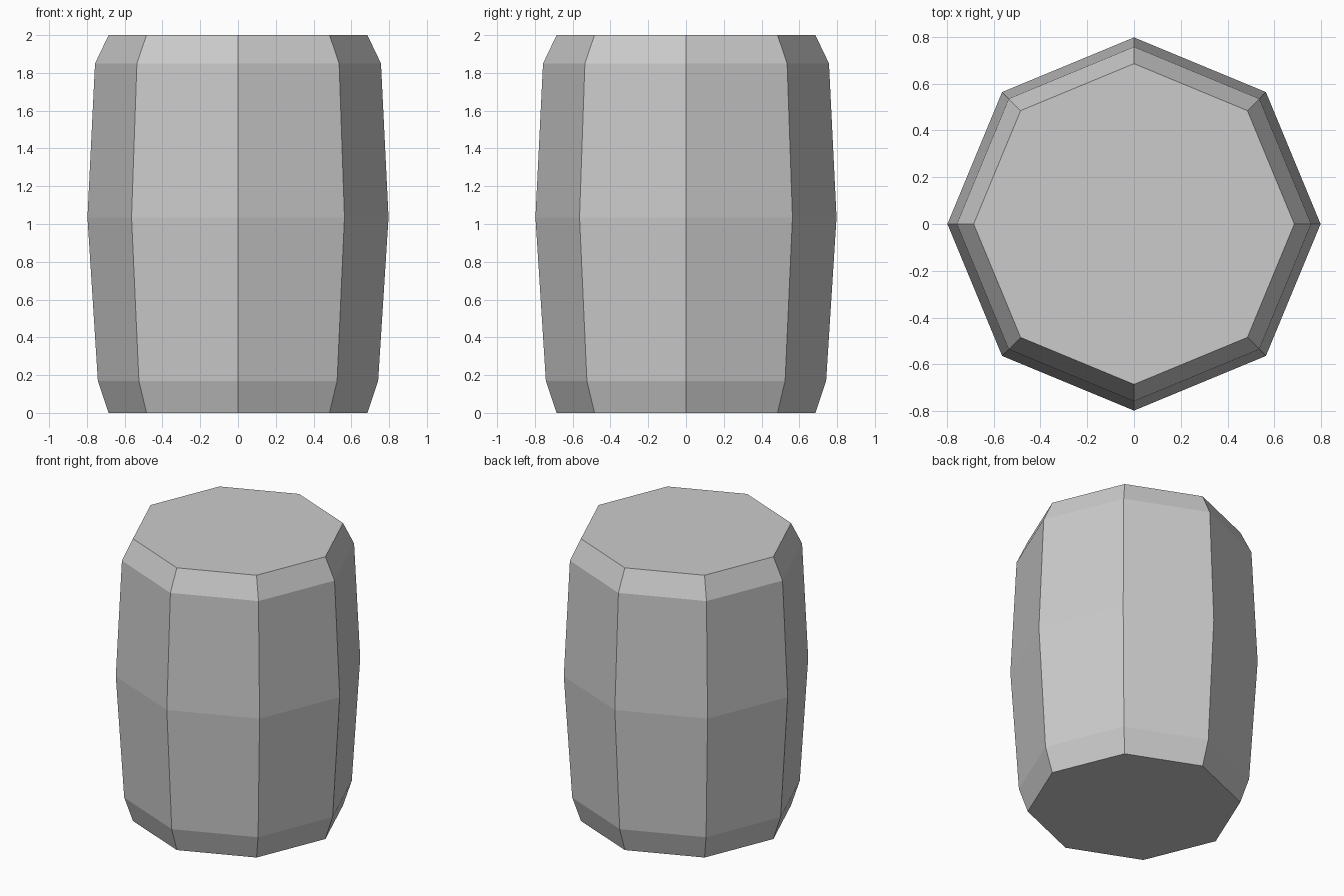
import bpy
import bmesh
from math import cos, sin, pi

cube = bpy.data.objects.get("Cube")
if cube:
    bpy.data.objects.remove(cube, do_unlink=True)

SIDES = 8
# Barrel profile: radius, height
PROFILE = [(0.685, 0), (0.742, 0.17), (0.797, 1.035), (0.757, 1.85), (0.685, 2)]


def make_material(name, color):
    mat = bpy.data.materials.new(name)
    mat.use_nodes = True
    mat.diffuse_color = color
    mat.node_tree.nodes["Principled BSDF"].inputs["Base Color"].default_value = color
    return mat


def ring(bm, radius, z):
    return [bm.verts.new((radius * cos(2 * pi * i / SIDES),
                          radius * sin(2 * pi * i / SIDES), z))
            for i in range(SIDES)]


# Eight-sided barrel body with flat lids
bm = bmesh.new()
rings = [ring(bm, r, z) for r, z in PROFILE]
for low, high in zip(rings, rings[1:]):
    for i in range(SIDES):
        j = (i + 1) % SIDES
        bm.faces.new((low[i], low[j], high[j], high[i]))
bm.faces.new(rings[0][::-1])
bm.faces.new(rings[-1])
bmesh.ops.recalc_face_normals(bm, faces=bm.faces)

mesh = bpy.data.meshes.new("barrel")
bm.to_mesh(mesh)
bm.free()
mesh.materials.append(make_material("light grey", (0.6, 0.6, 0.6, 1)))
barrel = bpy.data.objects.new("barrel", mesh)
bpy.context.collection.objects.link(barrel)
